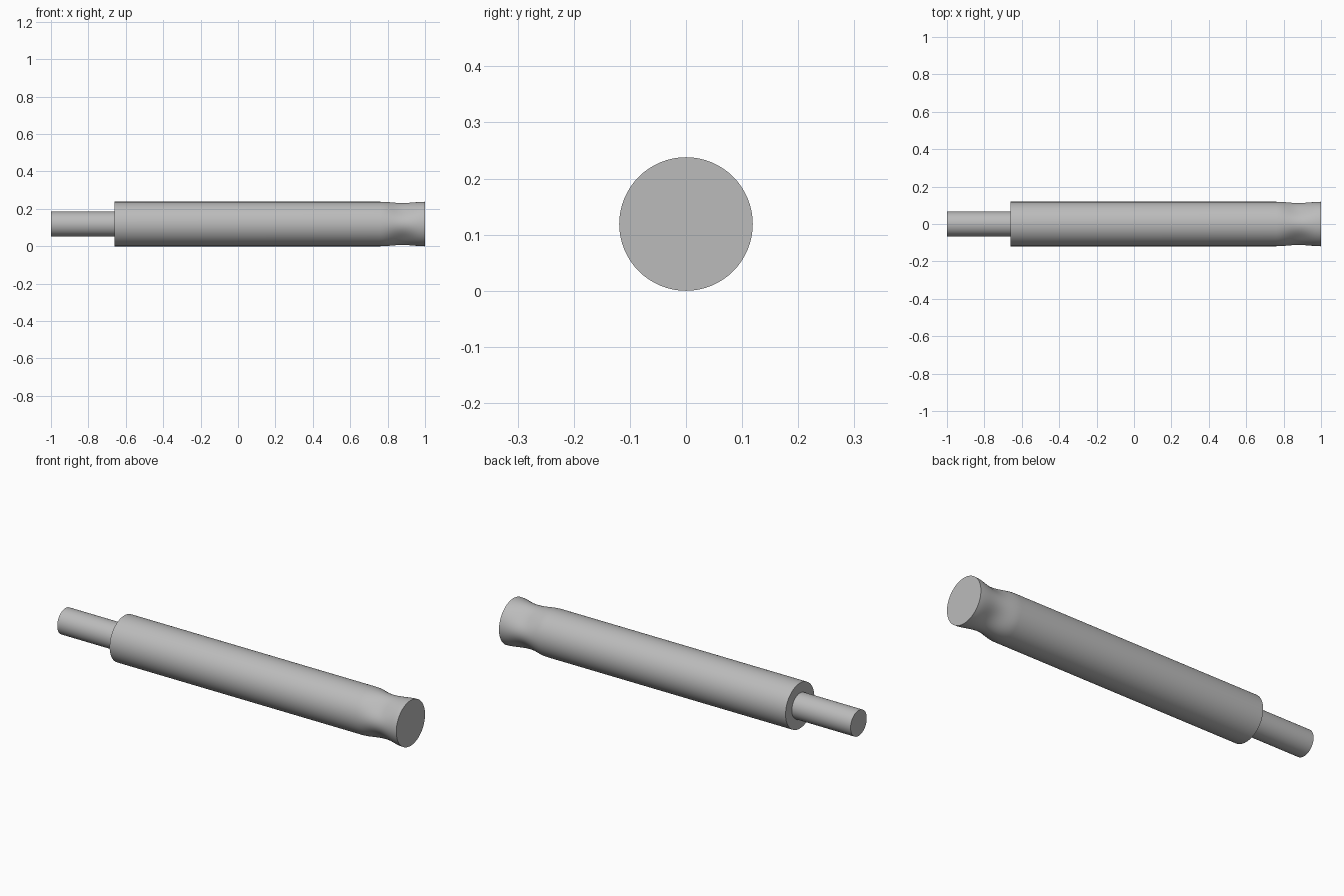
import bpy, bmesh, math

cube = bpy.data.objects.get("Cube")
if cube:
    bpy.data.objects.remove(cube)

R, SHAFT_R, SIDES = 0.119, 0.067, 64
STEP_X, NECK_X = -0.66, 0.76

grey = bpy.data.materials.new("plain_grey")
grey.use_nodes = True
colour = (0.5, 0.5, 0.5, 1)
grey.diffuse_color = colour
grey.node_tree.nodes["Principled BSDF"].inputs["Base Color"].default_value = colour


def lathe(name, stations, radius):
    """Closed bar along x; radius(x, angle) gives its section."""
    bm = bmesh.new()
    rings = []
    for x in stations:
        ring = []
        for i in range(SIDES):
            a = 2 * math.pi * i / SIDES
            r = radius(x, a)
            ring.append(bm.verts.new((x, r * math.cos(a), R + r * math.sin(a))))
        rings.append(ring)
    for p, q in zip(rings, rings[1:]):
        for i in range(SIDES):
            j = (i + 1) % SIDES
            bm.faces.new((p[i], p[j], q[j], q[i]))
    bm.faces.new(rings[0])
    bm.faces.new(rings[-1])
    bmesh.ops.recalc_face_normals(bm, faces=bm.faces)
    mesh = bpy.data.meshes.new(name)
    bm.to_mesh(mesh)
    bm.free()
    mesh.materials.append(grey)
    obj = bpy.data.objects.new(name, mesh)
    bpy.context.collection.objects.link(obj)
    bpy.ops.object.select_all(action="DESELECT")
    obj.select_set(True)
    bpy.context.view_layer.objects.active = obj
    bpy.ops.object.shade_smooth_by_angle(angle=math.radians(30))
    return obj


def body_radius(x, a):
    # shallow pinch near the end, deeper on the diagonals
    if x <= NECK_X:
        return R
    t = (x - NECK_X) / (1 - NECK_X)
    depth = 0.007 + 0.011 * math.sin(2 * a) ** 2
    return R - depth * math.sin(math.pi * t) ** 2


# thin shank at the left-hand end
lathe("shank", [-1, STEP_X + 0.01], lambda x, a: SHAFT_R)

# thick body with its pinched neck
neck = [NECK_X + (1 - NECK_X) * i / 16 for i in range(17)]
lathe("body", [STEP_X] + neck, body_radius)
